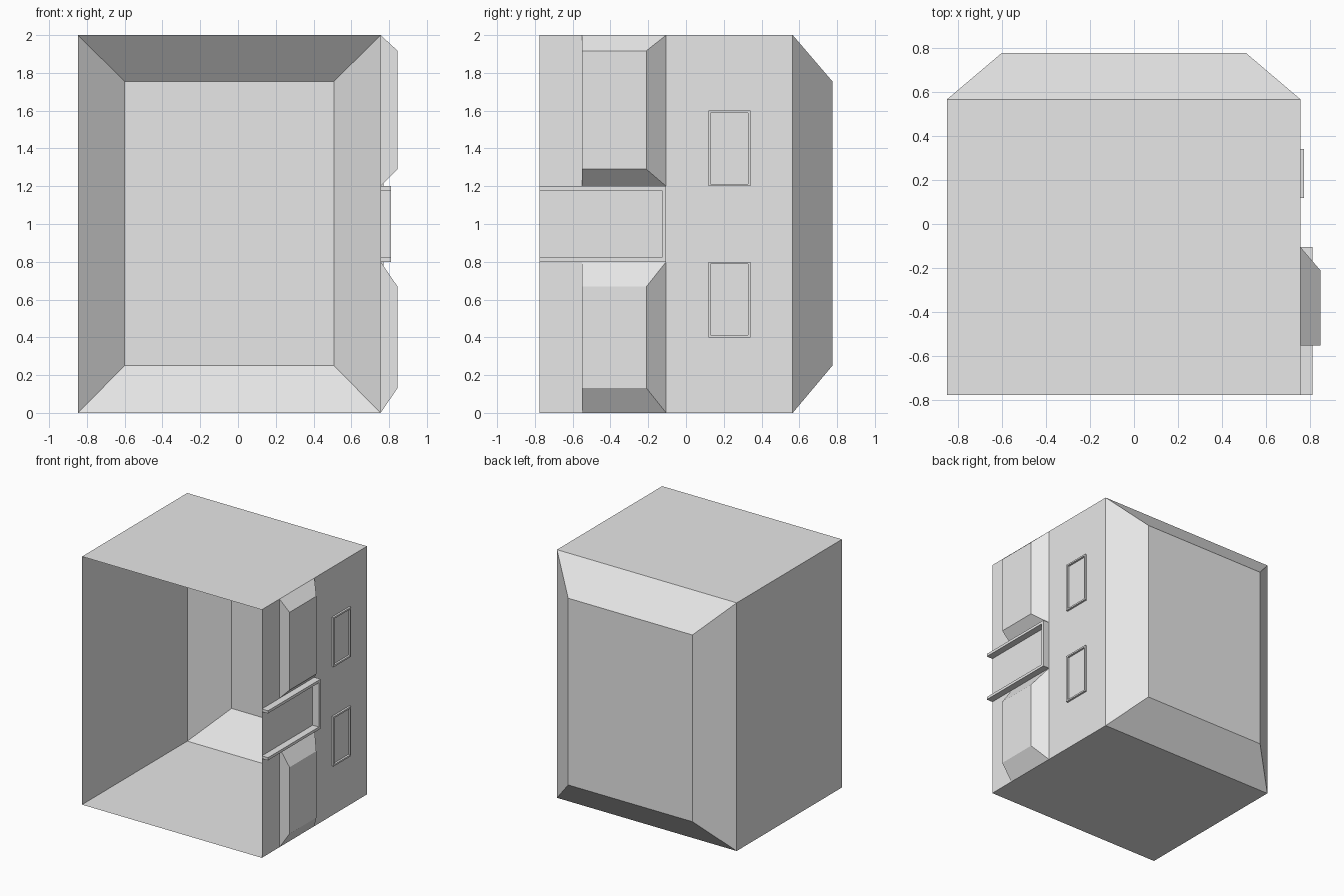
import bpy
import bmesh

cube = bpy.data.objects.get("Cube")
if cube:
    bpy.data.objects.remove(cube, do_unlink=True)

# Single plain grey
GREY = (0.8, 0.8, 0.8, 1)
mat = bpy.data.materials.new("plain_grey")
mat.use_nodes = True
mat.diffuse_color = GREY
mat.node_tree.nodes["Principled BSDF"].inputs["Base Color"].default_value = GREY

WALL = 0.755          # outer plane of the detailed side wall
FRONT, REAR = -0.775, 0.565


def finish(name, bm):
    mesh = bpy.data.meshes.new(name)
    bm.to_mesh(mesh)
    bm.free()
    mesh.materials.append(mat)
    obj = bpy.data.objects.new(name, mesh)
    bpy.context.collection.objects.link(obj)
    return obj


def bridge(bm, a, b):
    n = len(a)
    for i in range(n):
        j = (i + 1) % n
        bm.faces.new((a[i], a[j], b[j], b[i]))


def rect_xz(bm, x0, x1, z0, z1, y):
    return [bm.verts.new((x, y, z)) for x, z in ((x0, z0), (x1, z0), (x1, z1), (x0, z1))]


def rect_yz(bm, y0, y1, z0, z1, x):
    return [bm.verts.new((x, y, z)) for y, z in ((y0, z0), (y1, z0), (y1, z1), (y0, z1))]


def shell():
    """Open-fronted thin box with a tapered back."""
    bm = bmesh.new()
    front = rect_xz(bm, -0.848, WALL, 0, 2, FRONT)
    rear = rect_xz(bm, -0.848, WALL, 0, 2, REAR)
    back = rect_xz(bm, -0.60, 0.508, 0.25, 1.755, 0.775)
    bridge(bm, front, rear)
    bridge(bm, rear, back)
    bm.faces.new(back[::-1])
    return finish("shell", bm)


def bulge(name, z0, z1, low, high):
    """Side bulge, sloped above, below and behind, flat at its front end."""
    bm = bmesh.new()
    base = rect_yz(bm, -0.55, -0.105, z0, z1, WALL)
    outer = rect_yz(bm, -0.55, -0.21, low, high, 0.845)
    bridge(bm, base, outer)
    bm.faces.new(outer)
    return finish(name, bm)


def window_frame(name, y0, y1, z0, z1, t=0.013):
    """Thin raised rectangular ring on the side wall."""
    bm = bmesh.new()
    x = WALL + 0.016
    loops = [
        rect_yz(bm, y0, y1, z0, z1, WALL),
        rect_yz(bm, y0, y1, z0, z1, x),
        rect_yz(bm, y0 + t, y1 - t, z0 + t, z1 - t, x),
        rect_yz(bm, y0 + t, y1 - t, z0 + t, z1 - t, WALL),
    ]
    for a, b in zip(loops, loops[1:]):
        bridge(bm, a, b)
    return finish(name, bm)


def rail_frame(t=0.022):
    """U-shaped rail, open at the front edge of the wall."""
    bm = bmesh.new()
    end, low, high = -0.105, 0.8, 1.2
    outline = ((FRONT, low), (end, low), (end, high), (FRONT, high),
               (FRONT, high - t), (end - t, high - t), (end - t, low + t), (FRONT, low + t))
    face = bm.faces.new([bm.verts.new((WALL, y, z)) for y, z in outline])
    grown = bmesh.ops.extrude_face_region(bm, geom=[face])
    verts = [g for g in grown["geom"] if isinstance(g, bmesh.types.BMVert)]
    bmesh.ops.translate(bm, verts=verts, vec=(0.055, 0, 0))
    bmesh.ops.recalc_face_normals(bm, faces=bm.faces)
    return finish("rail_frame", bm)


shell()
bulge("upper_bulge", 1.2, 2.0, 1.29, 1.917)
bulge("lower_bulge", 0.0, 0.8, 0.132, 0.668)
rail_frame()
for label, z in (("lower", 0.4), ("upper", 1.2)):
    window_frame(label + "_window_frame", 0.118, 0.341, z, z + 0.4)
